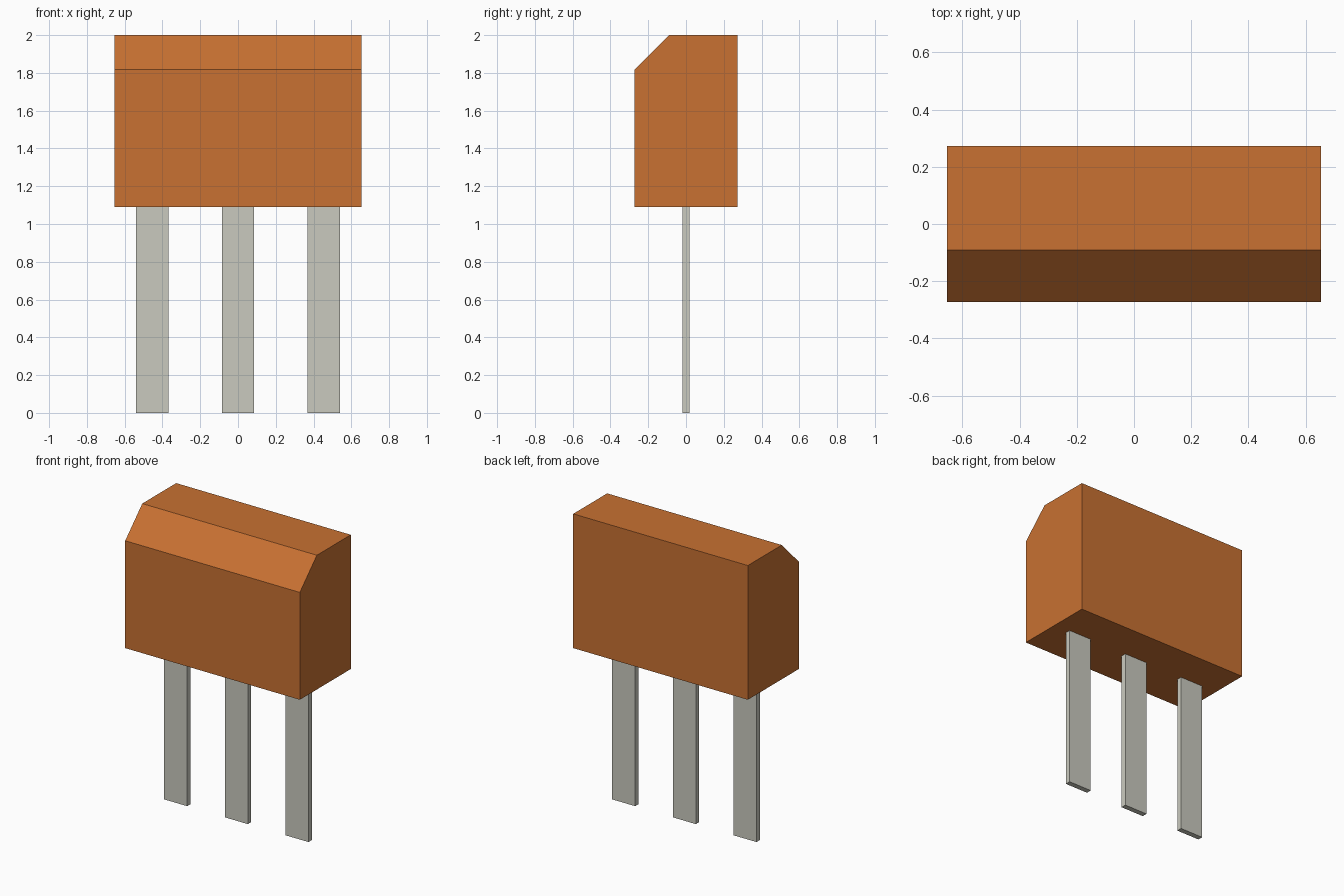
import bpy, bmesh
from mathutils import Matrix

if "Cube" in bpy.data.objects:
    bpy.data.objects.remove(bpy.data.objects["Cube"], do_unlink=True)


def make_material(name, color):
    mat = bpy.data.materials.new(name)
    mat.use_nodes = True
    mat.diffuse_color = color
    bsdf = mat.node_tree.nodes["Principled BSDF"]
    bsdf.inputs["Base Color"].default_value = color
    bsdf.inputs["Roughness"].default_value = 0.6
    return mat


def make_object(name, bm, mat):
    bmesh.ops.recalc_face_normals(bm, faces=bm.faces)
    mesh = bpy.data.meshes.new(name)
    bm.to_mesh(mesh)
    bm.free()
    mesh.materials.append(mat)
    obj = bpy.data.objects.new(name, mesh)
    bpy.context.collection.objects.link(obj)
    return obj


orange = make_material("orange_plastic", (0.58, 0.165, 0.032, 1))
metal = make_material("tinned_metal", (0.59, 0.59, 0.52, 1))

BODY_W, BODY_D, BODY_BOTTOM, TOP, CHAMFER = 1.308, 0.545, 1.091, 2.0, 0.182
PIN_W, PIN_T, PITCH = 0.172, 0.036, 0.4545

# Package body: side profile with a chamfered front top edge, extruded along x
front, back = -BODY_D / 2, BODY_D / 2
profile = [(front, BODY_BOTTOM), (back, BODY_BOTTOM), (back, TOP),
           (front + CHAMFER, TOP), (front, TOP - CHAMFER)]
bm = bmesh.new()
face = bm.faces.new([bm.verts.new((-BODY_W / 2, y, z)) for y, z in profile])
result = bmesh.ops.extrude_face_region(bm, geom=[face], use_keep_orig=True)
moved = [v for v in result["geom"] if isinstance(v, bmesh.types.BMVert)]
bmesh.ops.translate(bm, verts=moved, vec=(BODY_W, 0, 0))
make_object("package_body", bm, orange)

# Three flat legs from the ground to the underside of the body
for name, i in (("right_leg", -1), ("middle_leg", 0), ("left_leg", 1)):
    bm = bmesh.new()
    bmesh.ops.create_cube(bm, size=1, matrix=Matrix.Diagonal((PIN_W, PIN_T, BODY_BOTTOM, 1)))
    leg = make_object(name, bm, metal)
    leg.location = (i * PITCH, 0, BODY_BOTTOM / 2)
